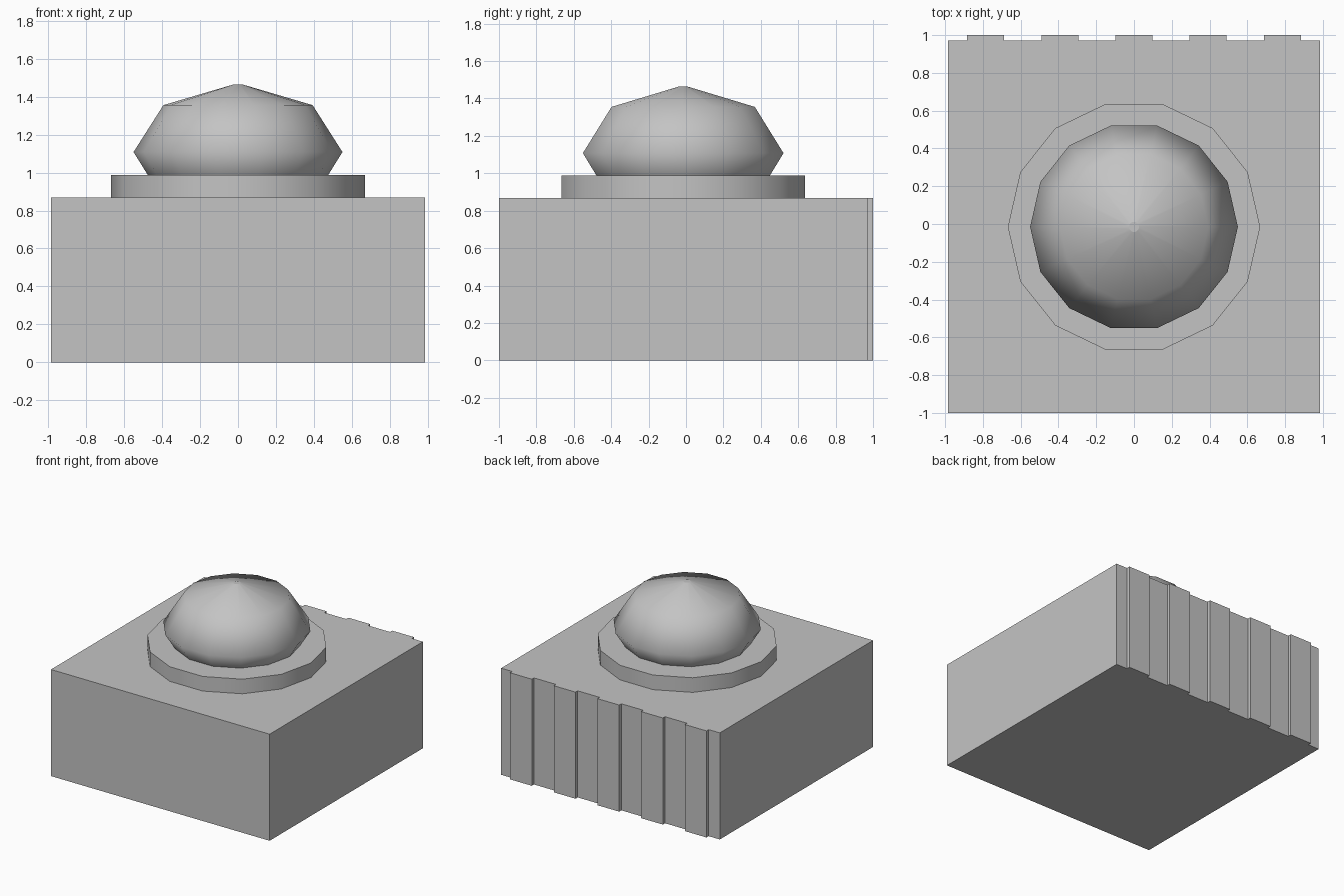
import bpy, bmesh, math

if "Cube" in bpy.data.objects:
    bpy.data.objects.remove(bpy.data.objects["Cube"])

grey = bpy.data.materials.new("plain grey")
grey.diffuse_color = (0.55, 0.55, 0.55, 1)
grey.use_nodes = True
grey.node_tree.nodes["Principled BSDF"].inputs["Base Color"].default_value = grey.diffuse_color


def finish(bm, name):
    bmesh.ops.recalc_face_normals(bm, faces=bm.faces)
    mesh = bpy.data.meshes.new(name)
    bm.to_mesh(mesh)
    bm.free()
    mesh.materials.append(grey)
    obj = bpy.data.objects.new(name, mesh)
    bpy.context.collection.objects.link(obj)
    return obj


def lathe(name, rings, sides=14, cy=-0.015):
    """Stack of (radius, z) rings, capped at both ends."""
    bm = bmesh.new()
    loops = []
    for r, z in rings:
        loops.append([bm.verts.new((r * math.cos(2 * math.pi * i / sides),
                                    cy + r * math.sin(2 * math.pi * i / sides), z))
                      for i in range(sides)])
    for a, b in zip(loops, loops[1:]):
        for i in range(sides):
            j = (i + 1) % sides
            bm.faces.new((a[i], a[j], b[j], b[i])).smooth = True
    bm.faces.new(loops[0][::-1])
    bm.faces.new(loops[-1])
    return finish(bm, name)


# Square base block, with five shallow ribs along its back
W, BACK, RIB, H = 0.985, 0.972, 1.0, 0.868
outline = [(-W, -1), (W, -1), (W, BACK)]
for cx in (0.787, 0.393, 0, -0.393, -0.787):
    outline += [(cx + 0.098, BACK), (cx + 0.098, RIB),
                (cx - 0.098, RIB), (cx - 0.098, BACK)]
outline.append((-W, BACK))
bm = bmesh.new()
face = bm.faces.new([bm.verts.new((x, y, 0)) for x, y in outline])
top = bmesh.ops.extrude_face_region(bm, geom=[face])["geom"]
bmesh.ops.translate(bm, vec=(0, 0, H),
                    verts=[v for v in top if isinstance(v, bmesh.types.BMVert)])
finish(bm, "ribbed_base")

# Low collar under the knob: smooth round the side, crisp rims
collar = lathe("collar", [(0.668, H), (0.668, 0.987)])
for e in collar.data.edges:
    z = [collar.data.vertices[v].co.z for v in e.vertices]
    e.use_edge_sharp = z[0] == z[1]

# Faceted-outline knob with smooth shading and a tiny flat tip
lathe("knob", [(0.475, 0.987), (0.55, 1.108), (0.393, 1.355), (0.027, 1.463)])
